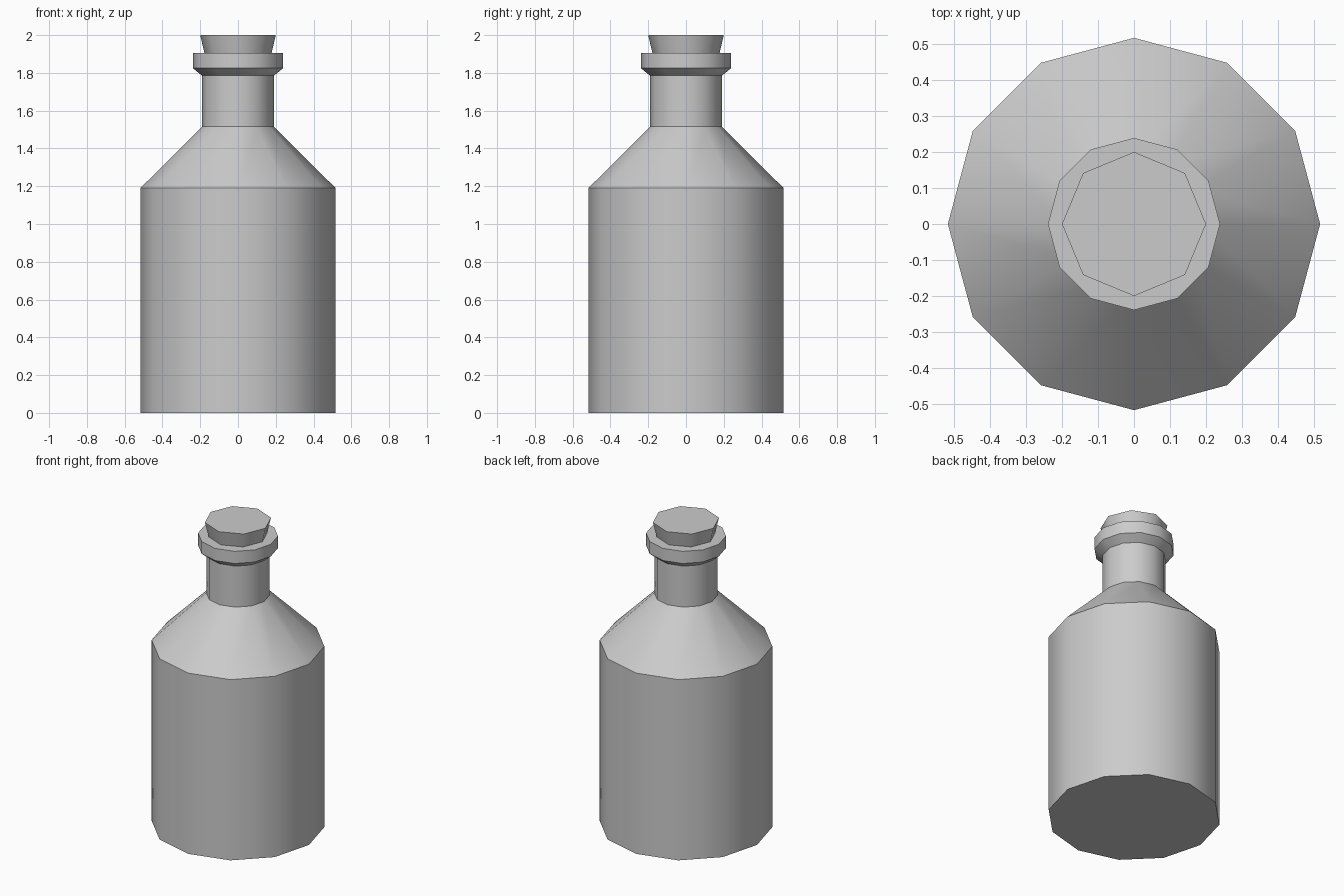
import bpy
import bmesh
from math import cos, sin, tau

cube = bpy.data.objects.get("Cube")
if cube:
    bpy.data.objects.remove(cube, do_unlink=True)

# Single plain grey for everything
grey = bpy.data.materials.new("plain_grey")
grey.use_nodes = True
colour = (0.6, 0.6, 0.6, 1.0)
grey.diffuse_color = colour
grey.node_tree.nodes["Principled BSDF"].inputs["Base Color"].default_value = colour


def lathe(name, profile, sides):
    """Revolve (radius, height) points, smooth around and crisp between bands."""
    bm = bmesh.new()
    rings = [[bm.verts.new((r * cos(tau * i / sides), r * sin(tau * i / sides), z))
              for i in range(sides)] for r, z in profile]
    for low, high in zip(rings, rings[1:]):
        for i in range(sides):
            j = (i + 1) % sides
            bm.faces.new((low[i], low[j], high[j], high[i])).smooth = True
    bm.faces.new(rings[0][::-1])
    bm.faces.new(rings[-1])
    for edge in bm.edges:
        a, b = edge.verts
        edge.smooth = abs(a.co.z - b.co.z) > 0.001
    mesh = bpy.data.meshes.new(name)
    bm.to_mesh(mesh)
    bm.free()
    mesh.materials.append(grey)
    obj = bpy.data.objects.new(name, mesh)
    bpy.context.collection.objects.link(obj)
    return obj


# Bottle: body, sloped shoulder, neck and flared lip
lathe("bottle", [(0.517, 0), (0.517, 1.19), (0.19, 1.515), (0.19, 1.785),
                 (0.239, 1.825), (0.239, 1.905)], 12)

# Tapered stopper set into the mouth
lathe("stopper", [(0.165, 1.85), (0.2, 2.0)], 8)
